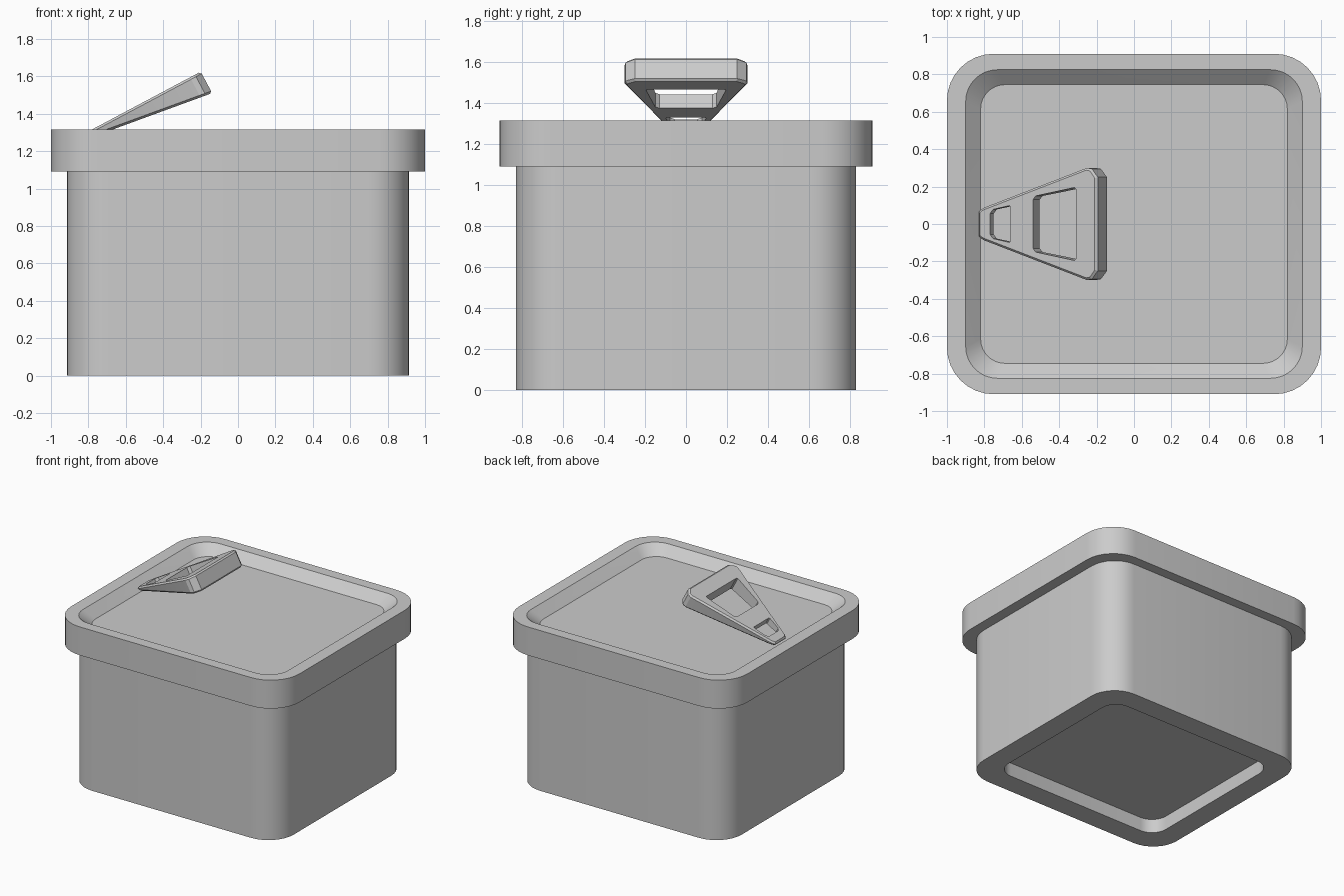
import bpy, bmesh, math
from mathutils import Matrix

if "Cube" in bpy.data.objects:
    bpy.data.objects.remove(bpy.data.objects["Cube"])

SEG = 8  # segments per rounded corner


def finish(bm, name, angle):
    bmesh.ops.recalc_face_normals(bm, faces=bm.faces)
    me = bpy.data.meshes.new(name)
    bm.to_mesh(me)
    bm.free()
    ob = bpy.data.objects.new(name, me)
    bpy.context.collection.objects.link(ob)
    bpy.ops.object.select_all(action='DESELECT')
    ob.select_set(True)
    bpy.context.view_layer.objects.active = ob
    bpy.ops.object.shade_smooth_by_angle(angle=math.radians(angle))
    return ob


def rounded_ring(bm, hx, hy, r, z):
    verts = []
    for q, (sx, sy) in enumerate([(1, 1), (-1, 1), (-1, -1), (1, -1)]):
        for i in range(SEG + 1):
            a = math.pi / 2 * (q + i / SEG)
            verts.append(bm.verts.new((sx * (hx - r) + r * math.cos(a),
                                       sy * (hy - r) + r * math.sin(a), z)))
    return verts


def loft(name, sections, cap_start=False, cap_end=False):
    bm = bmesh.new()
    rings = [rounded_ring(bm, *s) for s in sections]
    for a, b in zip(rings, rings[1:]):
        for i in range(len(a)):
            j = (i + 1) % len(a)
            bm.faces.new((a[i], a[j], b[j], b[i]))
    if cap_start:
        bm.faces.new(rings[0])
    if cap_end:
        bm.faces.new(rings[-1])
    return finish(bm, name, 30)


# Container body with a recessed base
loft("container_body", [(0.745, 0.66, 0.13, 0.11), (0.745, 0.66, 0.13, 0),
                        (0.915, 0.83, 0.22, 0), (0.915, 0.83, 0.22, 1.09)],
     cap_start=True)

# Overhanging lid with a sloped, sunken top panel
loft("lid", [(0.915, 0.83, 0.22, 1.09), (1.0, 0.91, 0.25, 1.09),
             (1.0, 0.91, 0.25, 1.315), (0.90, 0.825, 0.17, 1.315),
             (0.82, 0.745, 0.13, 1.245)], cap_end=True)


# Wedge-shaped pull tab: half outlines (along, half width), mirrored across y
def mirrored(half):
    return half + [(u, -y) for u, y in reversed(half)]


outline = mirrored([(0.0, 0.065), (0.025, 0.085), (0.655, 0.30), (0.685, 0.295), (0.72, 0.25)])
big_hole = mirrored([(0.334, 0.13), (0.35, 0.15), (0.585, 0.195), (0.594, 0.185)])
small_hole = mirrored([(0.074, 0.055), (0.092, 0.078), (0.19, 0.098), (0.198, 0.092)])

bm = bmesh.new()
edges = []
for loop in (outline, big_hole, small_hole):
    vs = [bm.verts.new((u, y, 0)) for u, y in loop]
    edges += [bm.edges.new((vs[i], vs[(i + 1) % len(vs)])) for i in range(len(vs))]
bmesh.ops.triangle_fill(bm, edges=edges, use_beauty=True, use_dissolve=False)
rim_points = {(round(u, 3), round(y, 3)) for u, y in outline}
ext = bmesh.ops.extrude_face_region(bm, geom=bm.faces[:], use_keep_orig=True)
for v in ext["geom"]:
    if isinstance(v, bmesh.types.BMVert):
        v.co.z = -(0.03 + 0.10 * v.co.x / 0.72)  # thickens toward the grip
bmesh.ops.recalc_face_normals(bm, faces=bm.faces)
on_rim = lambda v: (round(v.co.x, 3), round(v.co.y, 3)) in rim_points
rim_edges = [e for e in bm.edges if on_rim(e.verts[0]) and on_rim(e.verts[1])
             and len(e.link_faces) == 2
             and abs(e.verts[0].co.xy.length - e.verts[1].co.xy.length
                     ) + (e.verts[0].co.xy - e.verts[1].co.xy).length > 1e-4
             and e.calc_face_angle(0) > math.radians(60)]
bmesh.ops.bevel(bm, geom=rim_edges, offset=0.012, segments=1, affect='EDGES')
tab = finish(bm, "pull_tab", 25)
tab.matrix_world = (Matrix.Translation((-0.835, 0, 1.287))
                    @ Matrix.Rotation(math.radians(-28), 4, 'Y'))
